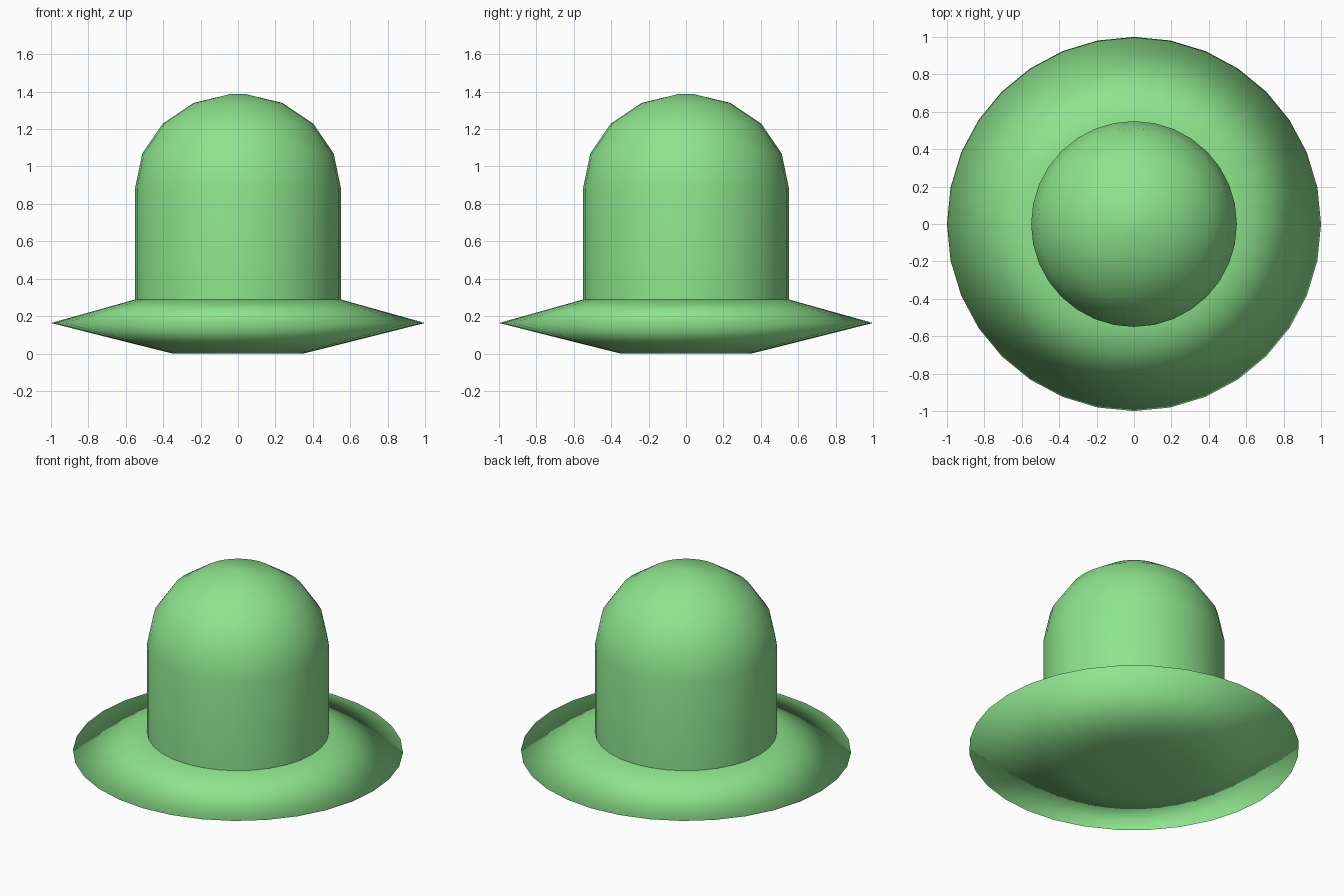
import bpy, bmesh
from math import cos, sin, pi, radians

if "Cube" in bpy.data.objects:
    bpy.data.objects.remove(bpy.data.objects["Cube"])

SIDES = 32

green = bpy.data.materials.new("green_felt")
green.diffuse_color = (0.27, 0.78, 0.27, 1.0)
green.use_nodes = True
green.node_tree.nodes["Principled BSDF"].inputs["Base Color"].default_value = green.diffuse_color


def lathe(name, profile, cap_bottom, cap_top):
    """Turn an (r, z) profile, listed bottom to top, around the z axis."""
    bm = bmesh.new()
    rings = [[bm.verts.new((r * cos(2 * pi * i / SIDES), r * sin(2 * pi * i / SIDES), z))
              for i in range(SIDES)] for r, z in profile]
    for low, high in zip(rings, rings[1:]):
        for i in range(SIDES):
            j = (i + 1) % SIDES
            bm.faces.new((low[i], low[j], high[j], high[i]))
    if cap_bottom:
        bm.faces.new(rings[0][::-1])
    if cap_top:
        bm.faces.new(rings[-1])
    for f in bm.faces:
        f.smooth = True
    mesh = bpy.data.meshes.new(name)
    bm.to_mesh(mesh)
    bm.free()
    mesh.materials.append(green)
    obj = bpy.data.objects.new(name, mesh)
    bpy.context.collection.objects.link(obj)
    return obj


# Brim: shallow double cone with a thin rim
lathe("brim", [(0.35, 0.0), (1.0, 0.163), (0.55, 0.289)], True, True)

# Crown: straight wall topped by a dome with a tiny flat cap
dome = [(0.55 * cos(radians(a)), 0.885 + 0.504 * sin(radians(a)))
        for a in (0, 21.5, 43, 64.5, 86)]
lathe("crown", [(0.55, 0.289)] + dome, False, True)
